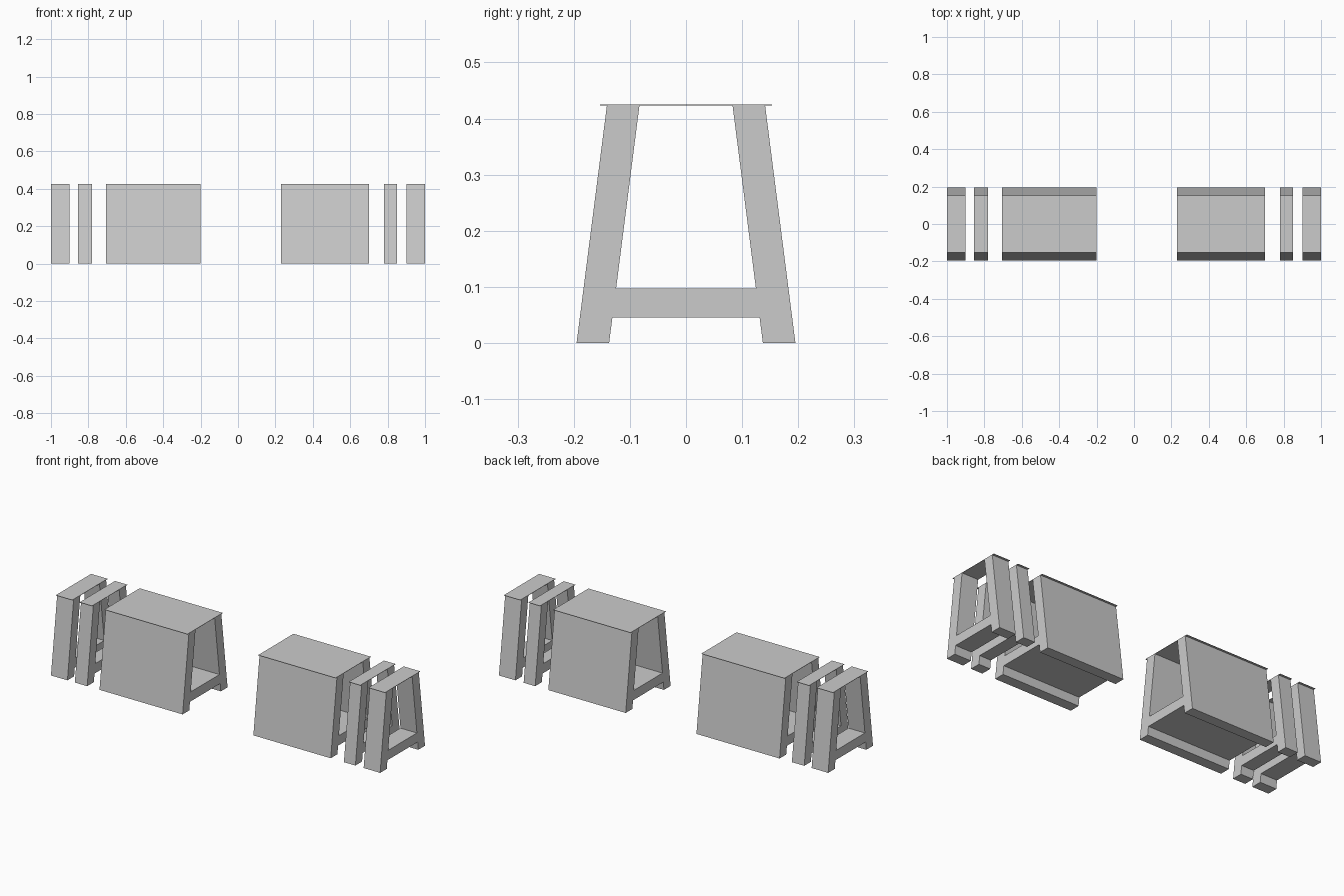
import bpy, bmesh

if "Cube" in bpy.data.objects:
    bpy.data.objects.remove(bpy.data.objects["Cube"])

grey = bpy.data.materials.new("plain grey")
grey.diffuse_color = (0.6, 0.6, 0.6, 1)
grey.use_nodes = True
grey.node_tree.nodes["Principled BSDF"].inputs["Base Color"].default_value = grey.diffuse_color


def prism(name, profile, x0, x1):
    """Extrude a (y, z) profile along x."""
    mesh = bpy.data.meshes.new(name)
    bm = bmesh.new()
    face = bm.faces.new([bm.verts.new((x0, y, z)) for y, z in profile])
    res = bmesh.ops.extrude_face_region(bm, geom=[face])
    verts = [g for g in res["geom"] if isinstance(g, bmesh.types.BMVert)]
    bmesh.ops.translate(bm, verts=verts, vec=(x1 - x0, 0, 0))
    bmesh.ops.recalc_face_normals(bm, faces=bm.faces)
    bm.to_mesh(mesh)
    bm.free()
    mesh.materials.append(grey)
    obj = bpy.data.objects.new(name, mesh)
    bpy.context.collection.objects.link(obj)
    return obj


H = 0.423                                   # leg height


def inner(z):
    """Half-width of the opening between the legs at height z."""
    return 0.137 + (0.083 - 0.137) * z / H


def trestle(x0, x1):
    # slanted front and back legs
    for side, label in ((-1, "front_leg"), (1, "back_leg")):
        prism(label, [(side * y, z) for y, z in
                      ((0.137, 0), (0.195, 0), (0.141, H), (0.083, H))], x0, x1)
    # low stretcher between the legs
    a, b = inner(0.045), inner(0.097)
    prism("stretcher", [(-a, 0.045), (a, 0.045), (b, 0.097), (-b, 0.097)], x0, x1)
    # thin top board overhanging the legs
    prism("top_board", [(-0.153, H), (0.153, H), (0.153, H + 0.002), (-0.153, H + 0.002)], x0, x1)


# single trestles, and long runs made of several side by side: (start, end, count)
runs = [(-1.0, -0.90, 1), (-0.855, -0.78, 1),
        (-0.705, -0.47, 4), (-0.47, -0.20, 4),
        (0.23, 0.585, 6), (0.585, 0.70, 2),
        (0.78, 0.85, 1), (0.90, 1.0, 1)]
for start, end, count in runs:
    step = (end - start) / count
    for i in range(count):
        trestle(start + i * step, start + (i + 1) * step)
